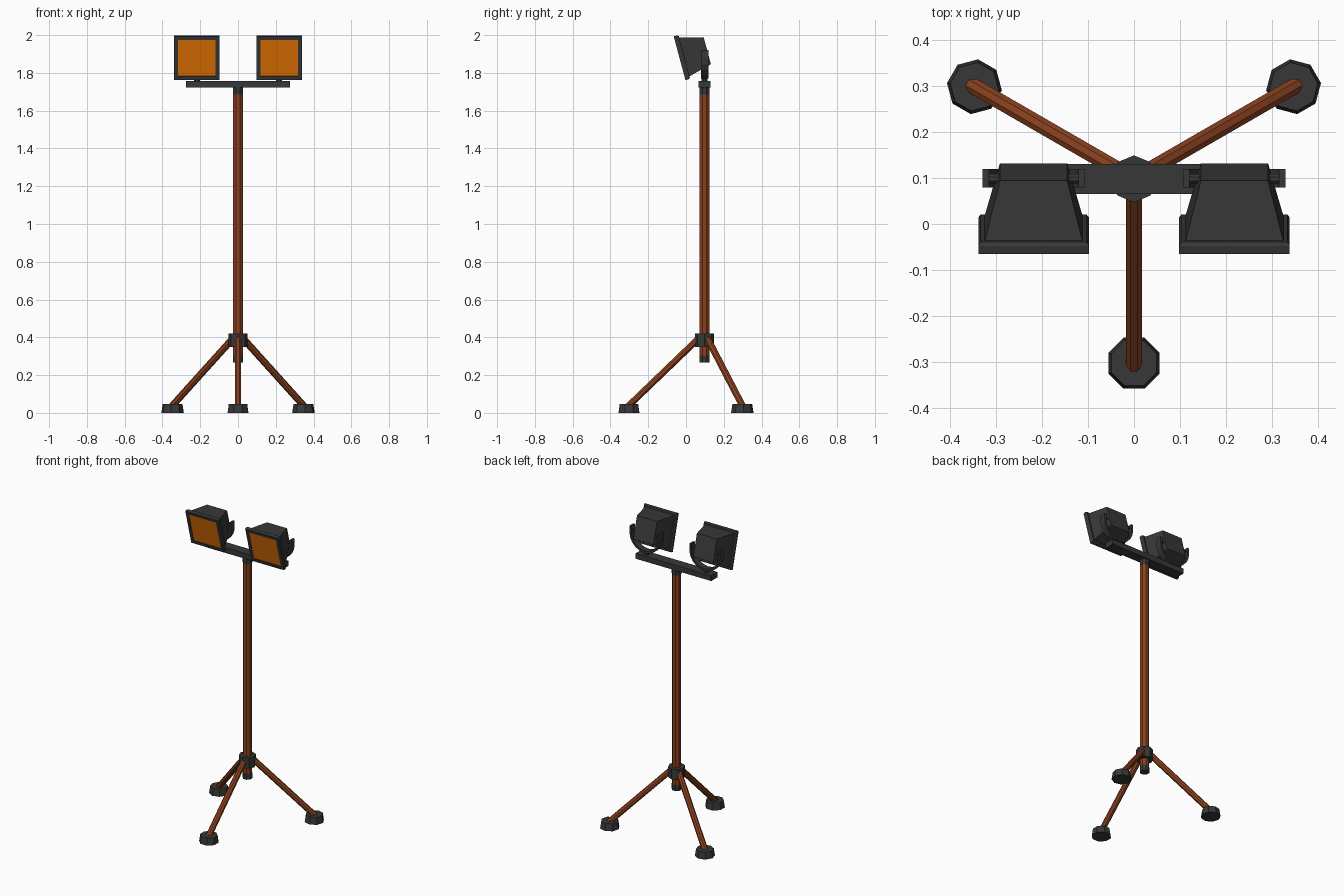
import bpy, bmesh, math
from mathutils import Vector, Matrix

if "Cube" in bpy.data.objects:
    bpy.data.objects.remove(bpy.data.objects["Cube"])

PY = 0.098            # pole axis position in y
TILT = math.radians(15)


def material(name, rgb):
    m = bpy.data.materials.new(name)
    m.diffuse_color = (*rgb, 1)
    m.use_nodes = True
    m.node_tree.nodes["Principled BSDF"].inputs["Base Color"].default_value = m.diffuse_color
    return m


GREY = material("dark grey", (0.039, 0.039, 0.039))
RUST = material("rust brown", (0.26, 0.054, 0.013))
AMBER = material("amber glass", (0.80, 0.178, 0.001))


def finish(name, bm, mats, matrix=Matrix()):
    bmesh.ops.recalc_face_normals(bm, faces=bm.faces)
    me = bpy.data.meshes.new(name)
    bm.to_mesh(me)
    bm.free()
    for m in mats:
        me.materials.append(m)
    ob = bpy.data.objects.new(name, me)
    ob.matrix_world = matrix
    bpy.context.collection.objects.link(ob)
    return ob


def rod(name, a, b, r1, r2, mat, sides=8, spin=math.pi / 8):
    """Flat-sided rod from a to b."""
    a, b = Vector(a), Vector(b)
    d = b - a
    bm = bmesh.new()
    bmesh.ops.create_cone(bm, cap_ends=True, segments=sides, radius1=r1,
                          radius2=r2, depth=d.length)
    mtx = (Matrix.Translation((a + b) / 2) @ d.to_track_quat('Z', 'Y').to_matrix().to_4x4()
           @ Matrix.Rotation(spin, 4, 'Z'))
    return finish(name, bm, [mat], mtx)


def box(name, centre, size, mat):
    bm = bmesh.new()
    bmesh.ops.create_cube(bm, size=1)
    bmesh.ops.scale(bm, vec=size, verts=bm.verts)
    return finish(name, bm, [mat], Matrix.Translation(centre))


def loft_squares(bm, rings):
    """Join square rings given as (y, half size); returns the vertex rings."""
    out = []
    for y, h in rings:
        out.append([bm.verts.new((sx * h, y, sz * h))
                    for sx, sz in ((-1, -1), (1, -1), (1, 1), (-1, 1))])
    for p, q in zip(out, out[1:]):
        for i in range(4):
            j = (i + 1) % 4
            bm.faces.new((p[i], p[j], q[j], q[i]))
    return out


# Pole, end caps and hub
rod("pole", (0, PY, 0.30), (0, PY, 1.69), 0.028, 0.028, RUST)
rod("pole_bottom_cap", (0, PY, 0.267), (0, PY, 0.303), 0.0295, 0.0295, GREY)
rod("pole_top_collar", (0, PY, 1.685), (0, PY, 1.73), 0.0295, 0.0295, GREY)
rod("leg_hub", (0, PY, 0.35), (0, PY, 0.42), 0.051, 0.051, GREY, spin=0)

# Three legs with feet
for i, ang in enumerate((-90, 30, 150)):
    t = math.radians(ang)
    c, s = math.cos(t), math.sin(t)
    rod(f"leg_{i + 1}", (0.025 * c, PY + 0.025 * s, 0.40),
        (0.41 * c, PY + 0.41 * s, 0.03), 0.0185, 0.0185, RUST)
    rod(f"foot_{i + 1}", (0.4 * c, PY + 0.4 * s, 0), (0.4 * c, PY + 0.4 * s, 0.046),
        0.060, 0.053, GREY, spin=t + math.pi / 8)

# Crossbar carrying the lamps
box("crossbar", (0, PY, 1.739), (0.55, 0.065, 0.035), GREY)


def yoke(name, x):
    """U-shaped strap: straight arms joined by a half circle."""
    bm = bmesh.new()
    path = [(1, 0, 0.04)]
    path += [(math.cos(a), -math.sin(a), 0) for a in
             (math.pi * k / 10 for k in range(11))]
    path += [(-1, 0, 0.04)]
    rings = []
    for cx, cz, dz in path:
        rings.append([bm.verts.new((cx * r, y, cz * r + dz))
                      for r, y in ((0.111, -0.02), (0.111, 0.02),
                                   (0.097, 0.02), (0.097, -0.02))])
    for p, q in zip(rings, rings[1:]):
        for i in range(4):
            j = (i + 1) % 4
            bm.faces.new((p[i], p[j], q[j], q[i]))
    bm.faces.new(rings[0])
    bm.faces.new(rings[-1])
    finish(name, bm, [GREY], Matrix.Translation((x, PY + 0.001, 1.88)))


# Two lamps, each a tapered housing, square rim, recessed glass and yoke
for side, sx in (("left", -1), ("right", 1)):
    x = sx * 0.218
    place = Matrix.Translation((x, -0.034, 1.8775)) @ Matrix.Rotation(TILT, 4, 'X')

    bm = bmesh.new()
    rings = loft_squares(bm, [(0.003, 0.099), (0, 0.099), (0, 0.12), (0.018, 0.12),
                              (0.026, 0.115), (0.026, 0.106), (0.152, 0.073)])
    bm.faces.new(rings[-1])
    glass = bm.faces.new(rings[0])
    glass.material_index = 1
    finish(f"{side}_lamp", bm, [GREY, AMBER], place)

    yoke(f"{side}_yoke", x)
    rod(f"{side}_yoke_bolt", (x, PY, 1.75), (x, PY, 1.775), 0.017, 0.017, GREY)
    for n, d in (("a", -1), ("b", 1)):
        rod(f"{side}_pivot_{n}", (x + d * 0.07, PY, 1.90),
            (x + d * 0.105, PY, 1.90), 0.011, 0.011, GREY)
